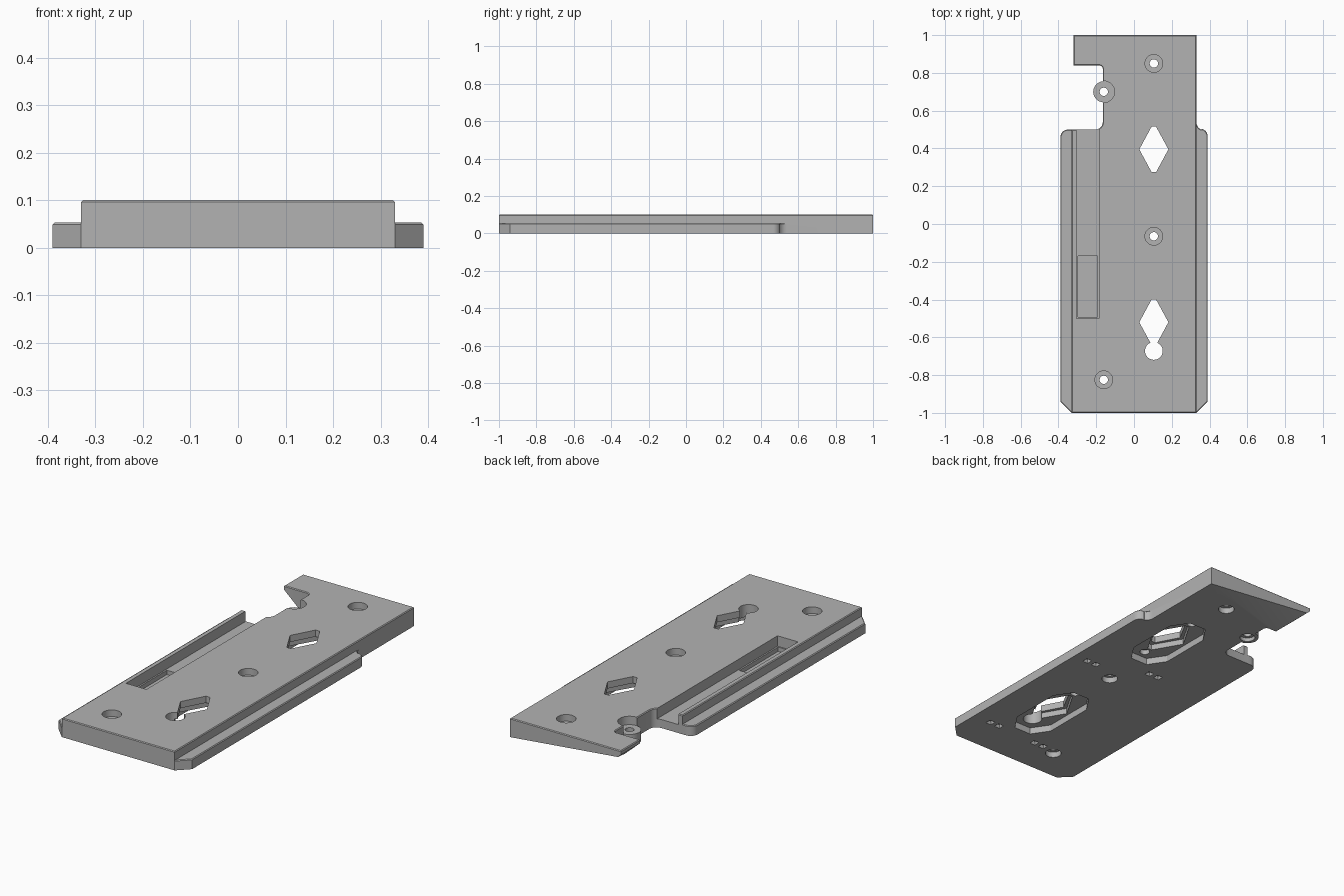
import bpy, bmesh, math
from mathutils import Vector

cube = bpy.data.objects.get("Cube")
if cube:
    bpy.data.objects.remove(cube, do_unlink=True)

mat = bpy.data.materials.new("mid_grey")
mat.use_nodes = True
GREY = (0.45, 0.45, 0.45, 1)
mat.diffuse_color = GREY
mat.node_tree.nodes["Principled BSDF"].inputs["Base Color"].default_value = GREY

H, FLANGE, FLOOR = 0.1, 0.053, 0.045
cutters = []


def add_object(name, bm):
    bmesh.ops.recalc_face_normals(bm, faces=bm.faces)
    mesh = bpy.data.meshes.new(name)
    bm.to_mesh(mesh)
    bm.free()
    mesh.materials.append(mat)
    obj = bpy.data.objects.new(name, mesh)
    bpy.context.collection.objects.link(obj)
    return obj


def prism(name, outline, z0, z1, bevel=0):
    bm = bmesh.new()
    face = bm.faces.new([bm.verts.new((x, y, z0)) for x, y in outline])
    ext = bmesh.ops.extrude_face_region(bm, geom=[face])["geom"]
    bmesh.ops.translate(bm, vec=(0, 0, z1 - z0),
                        verts=[v for v in ext if isinstance(v, bmesh.types.BMVert)])
    if bevel:
        rim = [e for e in bm.edges if all(abs(v.co.z - z1) < 1e-5 for v in e.verts)]
        bmesh.ops.bevel(bm, geom=rim, offset=bevel, segments=1, affect="EDGES")
    return add_object(name, bm)


def circle(c, r, n=32):
    return [(c[0] + r * math.cos(math.tau * i / n),
             c[1] + r * math.sin(math.tau * i / n)) for i in range(n)]


def arc(cx, cy, r, a0, a1, n=6):
    angles = [math.radians(a0 + (a1 - a0) * i / n) for i in range(n + 1)]
    return [(cx + r * math.cos(a), cy + r * math.sin(a)) for a in angles]


def rect(x0, x1, y0, y1):
    return [(x0, y0), (x1, y0), (x1, y1), (x0, y1)]


def diamond(c, w, h):
    t = 0.012
    return [(c[0] + x, c[1] + y) for x, y in
            [(w, 0), (t, h), (-t, h), (-w, 0), (-t, -h), (t, -h)]]


def octagon(c, w, h, cx, cy):
    return [(c[0] + x, c[1] + y) for x, y in
            [(w, cy), (cx, h), (-cx, h), (-w, cy), (-w, -cy), (-cx, -h), (cx, -h), (w, -cy)]]


def hull(name, points):
    bm = bmesh.new()
    for p in points:
        bm.verts.new(p)
    bmesh.ops.convex_hull(bm, input=bm.verts)
    return add_object(name, bm)


def cut(outline, z0, z1):
    cutters.append(prism("cutter", outline, z0, z1))


def boolean(target, other, operation):
    mod = target.modifiers.new("boolean", "BOOLEAN")
    mod.operation, mod.solver, mod.object = operation, "EXACT", other
    graph = bpy.context.evaluated_depsgraph_get()
    mesh = bpy.data.meshes.new_from_object(target.evaluated_get(graph))
    target.modifiers.clear()
    target.data = mesh
    bpy.data.objects.remove(other, do_unlink=True)


# Notch edge shared by the plate and the low flange
notch = arc(-0.205, 0.54, 0.04, 0, -90)

# Full-height plate with the side notch
plate = prism("mounting_plate",
              [(-0.33, -1), (0.33, -1), (0.33, 1), (-0.32, 1), (-0.32, 0.84)]
              + arc(-0.185, 0.82, 0.02, 90, 0, 4) + notch + [(-0.33, 0.5)],
              0, H, 0.004)

# Low flanges on both sides, with cut front corners and rounded back ends
flange = prism("side_flanges",
               [(-0.33, -1), (0.33, -1), (0.39, -0.94)]
               + arc(0.35, 0.465, 0.04, 0, 70) + arc(0.375, 0.54, 0.045, 240, 180, 4)
               + [(0.2, 0.54)] + notch + arc(-0.35, 0.46, 0.04, 90, 180)
               + [(-0.39, -0.94)], 0, FLANGE, 0.004)
boolean(plate, flange, "UNION")

# Screw boss standing in the notch
boss_at = (-0.16, 0.70)
cut(circle(boss_at, 0.057), 0.055, 0.2)
boolean(plate, cutters.pop(), "DIFFERENCE")
boolean(plate, prism("boss", circle(boss_at, 0.056), 0, 0.056), "UNION")
cut(circle(boss_at, 0.022), -0.1, 0.2)
cut(circle(boss_at, 0.038), -0.1, 0.02)

# Long channel, open at the back, with a deeper pocket at its front
cut(rect(-0.305, -0.185, -0.5, 0.6), FLOOR, 0.2)
cut(rect(-0.297, -0.193, -0.493, -0.17), 0.022, 0.2)

# Counterbored screw holes
for c in [(0.105, 0.85), (0.105, -0.065), (-0.16, -0.825)]:
    cut(circle(c, 0.022), -0.1, 0.2)
    cut(circle(c, 0.047), 0.065, 0.2)
    cut(circle(c, 0.04), -0.1, 0.03)

# Diamond windows with stepped pockets underneath
for y in (0.395, -0.52):
    c = (0.105, y)
    cut(diamond(c, 0.077, 0.12), -0.1, 0.2)
    cut(diamond(c, 0.098, 0.148), -0.1, 0.065)
    cut(octagon(c, 0.11, 0.23, 0.05, 0.14), -0.1, 0.035)
    cut(circle((0.105, y + 0.185), 0.025), -0.1, 0.06)
cut(circle((0.105, 0.21), 0.025), -0.1, 0.06)
cut(circle((0.105, -0.672), 0.047), -0.1, 0.2)

# Pairs of small square sockets in the underside
for x, y in [(0.28, 0.0), (-0.045, 0.1), (0.255, -0.79), (-0.047, -0.805)]:
    for dx in (-0.028, 0.028):
        cut(rect(x + dx - 0.016, x + dx + 0.016, y - 0.016, y + 0.016), -0.1, 0.02)

# Sloping underside of the back corner tab
a, b = Vector((0.42, 1.026, 0)), Vector((-0.5, 0.763, 0))
out = Vector((-0.11, 0.384, 0))
up, down = Vector((0, 0, 0.146)), Vector((0, 0, -0.1))
cutters.append(hull("cutter", [a, b, a + out + up, b + out + up,
                               a + out + down, b + out + down]))
cutters.append(hull("cutter", [(x, y, z) for y in (0.78, 1.1) for x, z in
                               [(-0.23, 0), (-0.41, 0.16), (-0.41, -0.1), (-0.23, -0.1)]]))

for c in cutters:
    boolean(plate, c, "DIFFERENCE")

# Smooth the round walls, keep the edges sharp
bpy.ops.object.select_all(action="DESELECT")
plate.select_set(True)
bpy.context.view_layer.objects.active = plate
bpy.ops.object.shade_smooth_by_angle(angle=math.radians(30))
